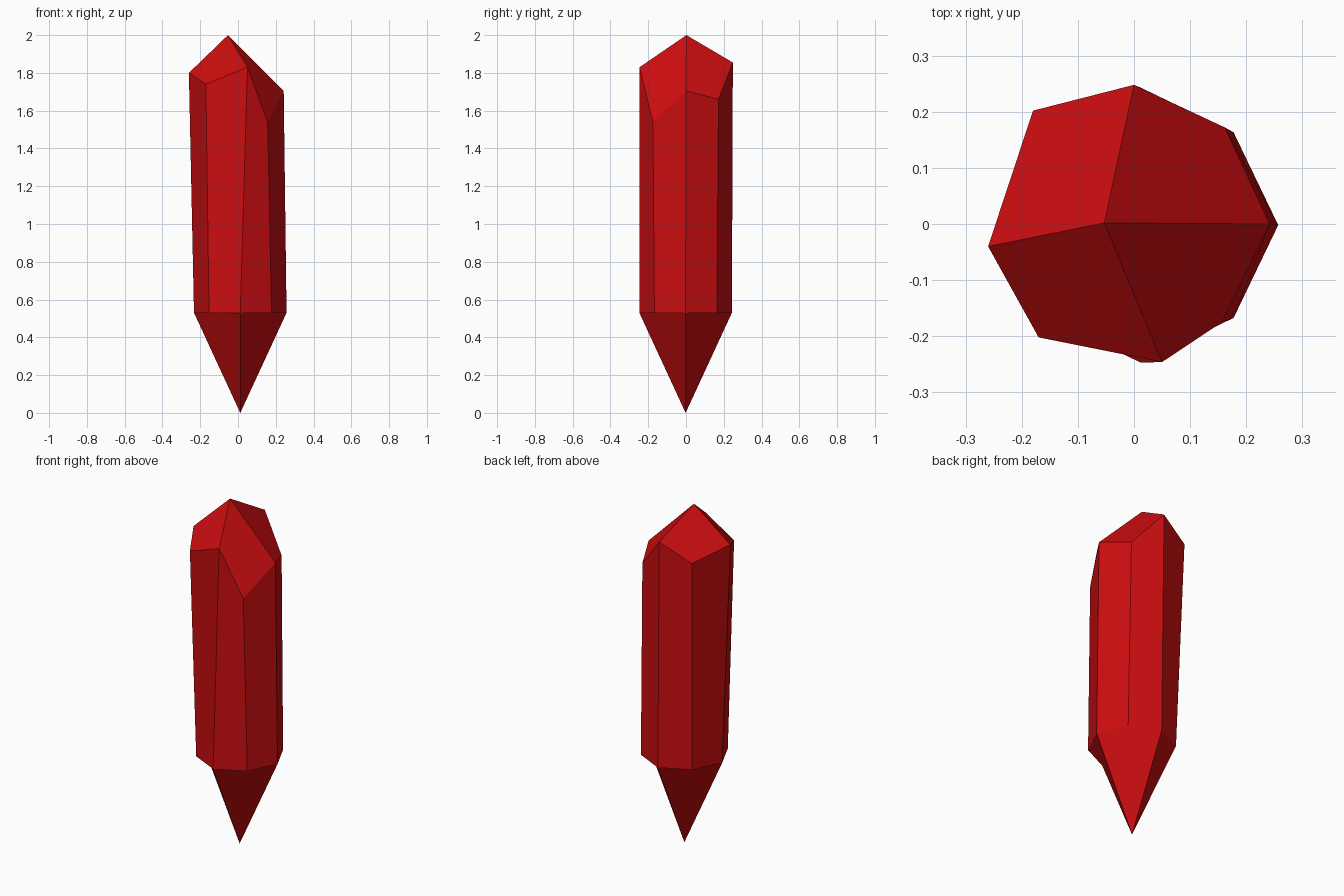
import bpy, bmesh
from math import cos, sin, pi

if "Cube" in bpy.data.objects:
    bpy.data.objects.remove(bpy.data.objects["Cube"])

# Lower ring: eight points, diagonals slightly pulled in
BASE_X, BASE_Z = 0.012, 0.53
lower = []
for i in range(8):
    r = 0.245 if i % 2 == 0 else 0.234
    a = i * pi / 4
    lower.append((BASE_X + r * cos(a), -0.002 + r * sin(a), BASE_Z))

# Upper ring: irregularly cut rim, counter-clockwise from +x
upper = [(0.242, 0.0, 1.705), (0.162, 0.172, 1.66), (0.0, 0.248, 1.855),
         (-0.18, 0.202, 1.76), (-0.26, -0.04, 1.80), (-0.17, -0.202, 1.74),
         (0.05, -0.246, 1.83), (0.157, -0.175, 1.54)]

bm = bmesh.new()
low = [bm.verts.new(p) for p in lower]
up = [bm.verts.new(p) for p in upper]
tip = bm.verts.new((-0.053, 0.002, 2.0))
foot = bm.verts.new((0.012, -0.002, 0.0))

# Shaft sides
for i in range(8):
    j = (i + 1) % 8
    bm.faces.new((low[i], low[j], up[j], up[i]))

# Four facets on each point, each spanning two shaft sides
for i in range(0, 8, 2):
    j, k = i + 1, (i + 2) % 8
    bm.faces.new((up[i], up[j], up[k], tip))
    bm.faces.new((low[k], low[j], low[i], foot))

mesh = bpy.data.meshes.new("crystal")
bm.to_mesh(mesh)
bm.free()
crystal = bpy.data.objects.new("crystal", mesh)
bpy.context.collection.objects.link(crystal)

red = bpy.data.materials.new("crystal_red")
red.diffuse_color = (0.6, 0.004, 0.005, 1)
red.use_nodes = True
red.node_tree.nodes["Principled BSDF"].inputs["Base Color"].default_value = red.diffuse_color
mesh.materials.append(red)
